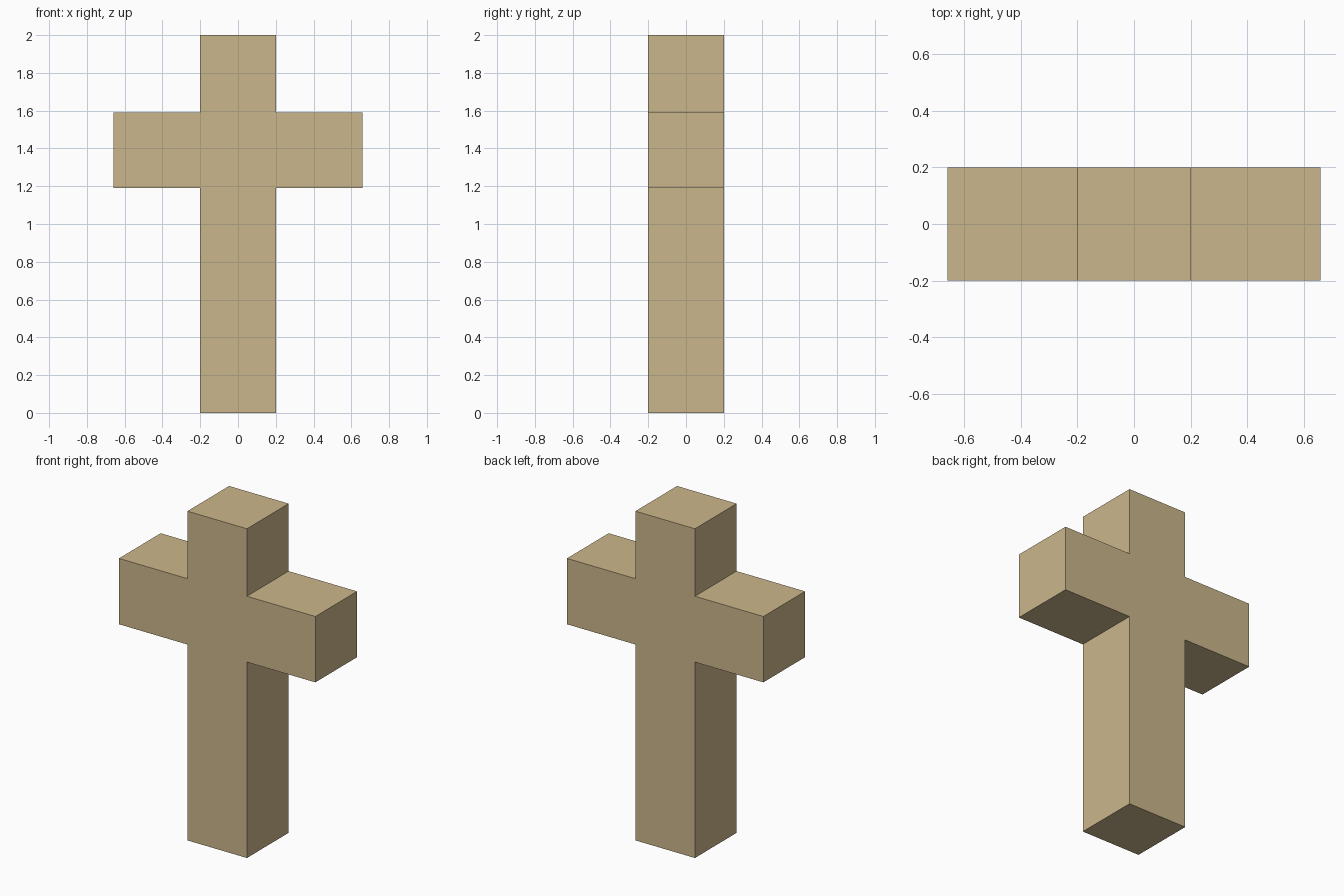
import bpy, bmesh

if "Cube" in bpy.data.objects:
    bpy.data.objects.remove(bpy.data.objects["Cube"])

POST, ARM, DEPTH = 0.2, 0.66, 0.4      # half widths and thickness
ARM_LOW, ARM_HIGH, TOP = 1.19, 1.59, 2.0

# Right half of the outline, mirrored to close the cross
right = [(POST, 0), (POST, ARM_LOW), (ARM, ARM_LOW),
         (ARM, ARM_HIGH), (POST, ARM_HIGH), (POST, TOP)]
outline = right + [(-x, z) for x, z in reversed(right)]

# Front face pushed back to full thickness
bm = bmesh.new()
front = bm.faces.new([bm.verts.new((x, -DEPTH / 2, z)) for x, z in outline])
back = bmesh.ops.extrude_face_region(bm, geom=[front], use_keep_orig=True)
moved = [v for v in back["geom"] if isinstance(v, bmesh.types.BMVert)]
bmesh.ops.translate(bm, verts=moved, vec=(0, DEPTH, 0))
bmesh.ops.recalc_face_normals(bm, faces=bm.faces)

mesh = bpy.data.meshes.new("cross")
bm.to_mesh(mesh)
bm.free()
cross = bpy.data.objects.new("cross", mesh)
bpy.context.collection.objects.link(cross)

# Tan stone colour
tan = bpy.data.materials.new("tan")
tan.diffuse_color = (0.60, 0.47, 0.26, 1)
tan.use_nodes = True
tan.node_tree.nodes["Principled BSDF"].inputs["Base Color"].default_value = tan.diffuse_color
mesh.materials.append(tan)
